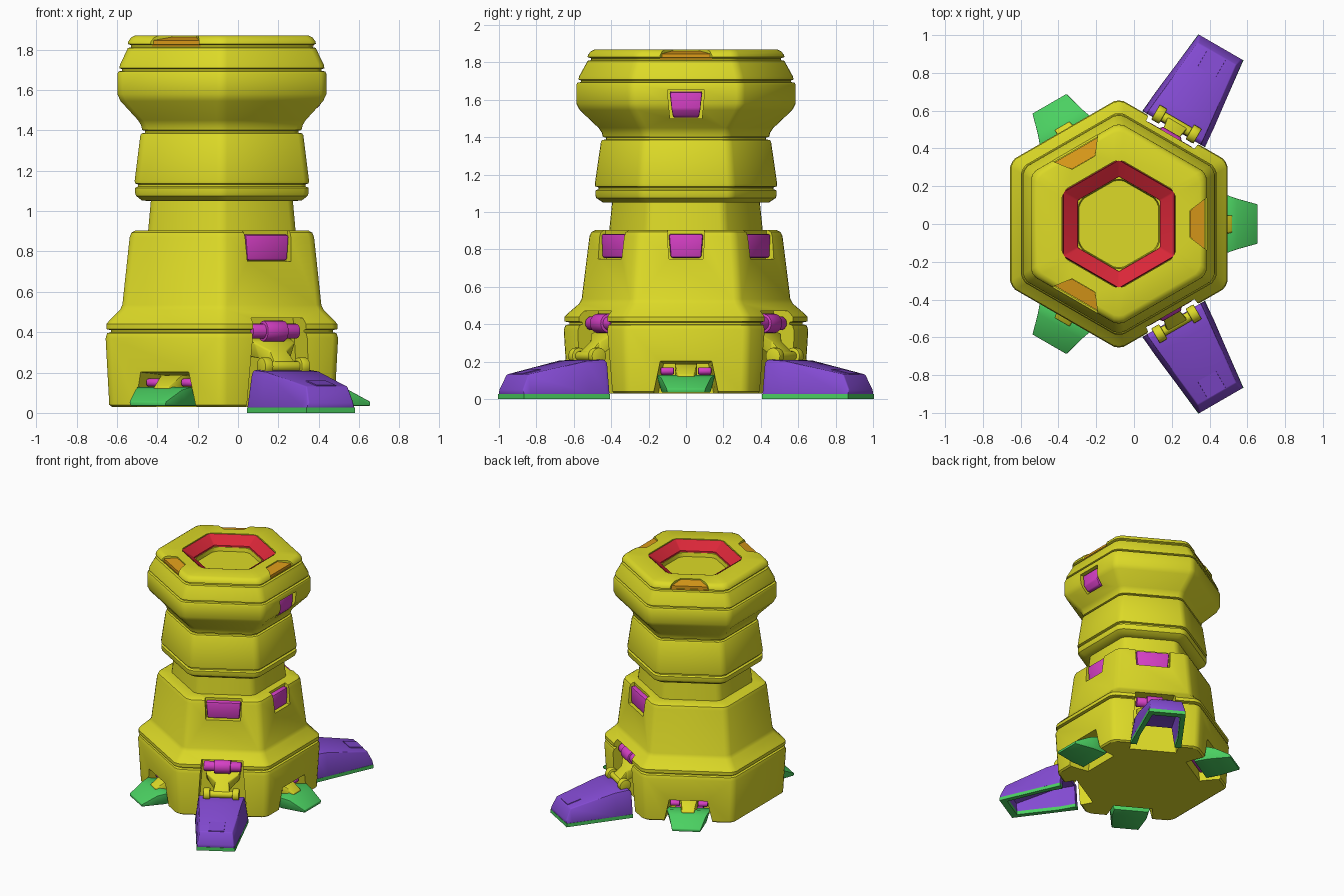
import bpy, bmesh
from math import radians, cos, sin, pi
from mathutils import Matrix, Vector

CX = -0.08  # tower axis


def mat(name, c):
    m = bpy.data.materials.new(name)
    m.diffuse_color = (*c, 1)
    return m


YEL = mat("yellow", (0.72, 0.70, 0.02))
PUR = mat("purple", (0.23, 0.07, 0.65))
GRN = mat("green", (0.07, 0.63, 0.12))
MAG = mat("magenta", (0.66, 0.05, 0.55))
RED = mat("red", (0.70, 0.02, 0.04))
ORA = mat("orange", (0.72, 0.33, 0.01))


def finish(name, bm, m, bevel=0):
    bmesh.ops.recalc_face_normals(bm, faces=bm.faces)
    me = bpy.data.meshes.new(name)
    bm.to_mesh(me)
    bm.free()
    o = bpy.data.objects.new(name, me)
    bpy.context.collection.objects.link(o)
    if m:
        me.materials.append(m)
    if bevel:
        b = o.modifiers.new("bevel", 'BEVEL')
        b.width, b.segments, b.limit_method = bevel, 2, 'ANGLE'
        apply(o, b)
    return o


def apply(o, mod):
    bpy.ops.object.select_all(action='DESELECT')
    bpy.context.view_layer.objects.active = o
    o.select_set(True)
    bpy.ops.object.modifier_apply(modifier=mod.name)


def loft(bm, rings, loop=False):
    rows = [[bm.verts.new(p) for p in r] for r in rings]
    n = len(rows[0])
    pairs = list(zip(rows, rows[1:])) + ([(rows[-1], rows[0])] if loop else [])
    for a, b in pairs:
        for i in range(n):
            bm.faces.new((a[i], a[(i + 1) % n], b[(i + 1) % n], b[i]))
    if not loop:
        bm.faces.new(rows[0])
        bm.faces.new(rows[-1])


def hex_ring(ap, z, c=0.03):
    """Hexagon with flats facing +-x and softened corners."""
    pts = []
    R = ap / cos(pi / 6)
    for k in range(6):
        a = pi / 6 + k * pi / 3
        for off, rad in ((-c, R - c / 2), (0, R - c * 0.38), (c, R - c / 2)):
            s = 0.866 * off
            pts.append((CX + rad * cos(a) - s * sin(a), rad * sin(a) + s * cos(a), z))
    return pts


def hex_solid(name, profile, m, loop=False, c=0.03):
    bm = bmesh.new()
    loft(bm, [hex_ring(ap, z, c) for ap, z in profile], loop)
    return finish(name, bm, m)


def place(ang, r, t, z):
    """Radial distance, sideways offset and height to world."""
    a = radians(ang)
    return Vector((CX + r * cos(a) - t * sin(a), r * sin(a) + t * cos(a), z))


def wedge(name, ang, sections, m=None, bevel=0):
    """Loft of trapezoids along a radial line: r, bottom/top half width, z0, z1."""
    bm = bmesh.new()
    loft(bm, [[place(ang, r, *p) for p in ((-hb, z0), (hb, z0), (ht, z1), (-ht, z1))]
              for r, hb, ht, z0, z1 in sections])
    return finish(name, bm, m, bevel)


def pin(name, ang, r, z, half, rad, m, t=0):
    """Cylinder lying sideways across a radial line."""
    bm = bmesh.new()
    M = (Matrix.Translation(place(ang, r, t, z)) @ Matrix.Rotation(radians(ang), 4, 'Z')
         @ Matrix.Rotation(pi / 2, 4, 'X'))
    bmesh.ops.create_cone(bm, cap_ends=True, segments=20, radius1=rad, radius2=rad,
                          depth=2 * half, matrix=M)
    return finish(name, bm, m, 0.006)


def cut(o, cutter, keep=False):
    b = o.modifiers.new("cut", 'BOOLEAN')
    b.operation, b.solver, b.object = 'DIFFERENCE', 'EXACT', cutter
    apply(o, b)
    if not keep:
        bpy.data.objects.remove(cutter)


# tower body: stacked hexagonal profile, ending in the recessed top
body = hex_solid("tower_body", [
    (0.545, 0.03), (0.558, 0.04), (0.576, 0.37), (0.568, 0.395), (0.55, 0.40), (0.55, 0.41),
    (0.572, 0.415), (0.572, 0.44), (0.56, 0.455), (0.505, 0.51), (0.493, 0.535),
    (0.457, 0.87), (0.448, 0.893), (0.43, 0.903), (0.365, 0.905), (0.352, 1.05),
    (0.395, 1.052), (0.425, 1.075), (0.43, 1.09), (0.43, 1.115), (0.415, 1.122), (0.415, 1.132),
    (0.43, 1.137), (0.432, 1.15), (0.404, 1.375), (0.398, 1.385), (0.38, 1.388), (0.38, 1.398),
    (0.395, 1.402), (0.40, 1.425), (0.415, 1.45), (0.502, 1.545), (0.518, 1.58),
    (0.518, 1.68), (0.512, 1.692), (0.495, 1.695), (0.495, 1.703), (0.508, 1.708),
    (0.505, 1.725), (0.474, 1.79), (0.466, 1.808), (0.45, 1.812), (0.45, 1.822),
    (0.466, 1.828), (0.464, 1.84), (0.45, 1.86), (0.43, 1.87),
    (0.30, 1.87), (0.30, 1.80), (0.215, 1.80), (0.21, 1.77)], YEL)

# red sloped rim inside the top
hex_solid("top_rim", [(0.298, 1.801), (0.293, 1.867), (0.218, 1.812), (0.217, 1.801)],
          RED, loop=True, c=0.006)

# three fins with their openings, and orange pads on the top edge
for i, a in enumerate((0, 120, 240)):
    cut(body, wedge("cutter", a, [(0.40, 0.17, 0.12, -0.1, 0.19), (0.54, 0.20, 0.135, -0.1, 0.20),
                                  (0.70, 0.22, 0.15, -0.1, 0.215)]))
    wedge(f"fin_{i}", a, [(0.46, 0.13, 0.15, 0.035, 0.10), (0.57, 0.13, 0.155, 0.035, 0.128),
                          (0.625, 0.12, 0.135, 0.035, 0.115), (0.735, 0.10, 0.105, 0.035, 0.055)],
          GRN, 0.004)
    wedge(f"fin_tab_{i}", a, [(0.40, 0.06, 0.06, 0.11, 0.19), (0.50, 0.06, 0.06, 0.11, 0.185),
                              (0.60, 0.05, 0.04, 0.11, 0.13)], YEL, 0.004)
    for s in (-1, 1):
        pin(f"fin_pin_{i}_{s}", a, 0.50, 0.15, 0.035, 0.02, MAG, s * 0.10)
    pin(f"fin_hinge_{i}", a, 0.44, 0.09, 0.10, 0.025, MAG)
    cut(body, wedge("cutter", a, [(0.375, 0.07, 0.07, 1.825, 1.95), (0.48, 0.15, 0.15, 1.825, 1.95)]))
    wedge(f"top_pad_{i}", a, [(0.376, 0.069, 0.069, 1.815, 1.862), (0.453, 0.138, 0.138, 1.815, 1.846)], ORA)

# windows: a large one on each leg side, smaller ones on the plain side
for a, w in ((-60, 0.125), (0, 0.092), (60, 0.125)):
    cut(body, wedge("cutter", a, [(0.42, w, w + 0.01, 0.75, 0.95), (0.55, w, w + 0.01, 0.75, 0.95)]))
    wedge(f"window_{a}", a, [(0.40, w - 0.01, w, 0.755, 0.885), (0.453, w - 0.01, w, 0.755, 0.882)], MAG, 0.012)
cut(body, wedge("cutter", 0, [(0.42, 0.085, 0.10, 1.50, 1.652), (0.60, 0.085, 0.10, 1.50, 1.652)]))
wedge("upper_window", 0, [(0.40, 0.07, 0.088, 1.505, 1.645), (0.475, 0.07, 0.088, 1.51, 1.643),
                          (0.503, 0.078, 0.086, 1.55, 1.64)], MAG, 0.008)

# two hinged legs
for side, a in (("front", -60), ("back", 60)):
    cut(body, wedge("cutter", a, [(0.455, 0.185, 0.145, -0.1, 0.47), (0.75, 0.195, 0.155, -0.1, 0.47)]))
    hollow = wedge("cutter", a, [(0.55, 0.15, 0.12, -0.05, 0.165), (0.72, 0.15, 0.12, -0.05, 0.17),
                                 (1.03, 0.11, 0.095, -0.05, 0.09)])
    foot = wedge(f"{side}_foot", a, [(0.58, 0.192, 0.165, 0.025, 0.195), (0.60, 0.19, 0.165, 0.025, 0.212),
                                     (0.70, 0.182, 0.155, 0.025, 0.205), (1.04, 0.142, 0.118, 0.025, 0.132),
                                     (1.08, 0.138, 0.128, 0.025, 0.05)], PUR, 0.007)
    sole = wedge(f"{side}_sole", a, [(0.58, 0.192, 0.192, 0, 0.027), (1.08, 0.138, 0.138, 0, 0.027)], GRN)
    cut(foot, hollow, True)
    cut(sole, hollow)
    wedge(f"{side}_foot_panel", a, [(0.93, 0.06, 0.055, 0.12, 0.161), (1.035, 0.06, 0.055, 0.10, 0.138)], PUR)
    # upper hinge
    pin(f"{side}_hinge", a, 0.51, 0.405, 0.135, 0.037, MAG)
    pin(f"{side}_hinge_hub", a, 0.51, 0.405, 0.06, 0.052, MAG)
    # link and ankle axle
    wedge(f"{side}_link", a, [(0.46, 0.12, 0.13, 0.28, 0.37), (0.52, 0.09, 0.12, 0.27, 0.35),
                              (0.56, 0.045, 0.05, 0.22, 0.31), (0.62, 0.07, 0.06, 0.19, 0.255)], YEL, 0.008)
    pin(f"{side}_axle", a, 0.61, 0.23, 0.12, 0.026, YEL)
    for s in (-1, 1):
        pin(f"{side}_axle_knob_{s}", a, 0.61, 0.23, 0.024, 0.045, YEL, s * 0.105)

# soft shading with crisp edges
bpy.ops.object.select_all(action='SELECT')
bpy.context.view_layer.objects.active = body
bpy.ops.object.shade_smooth_by_angle(angle=radians(32))
